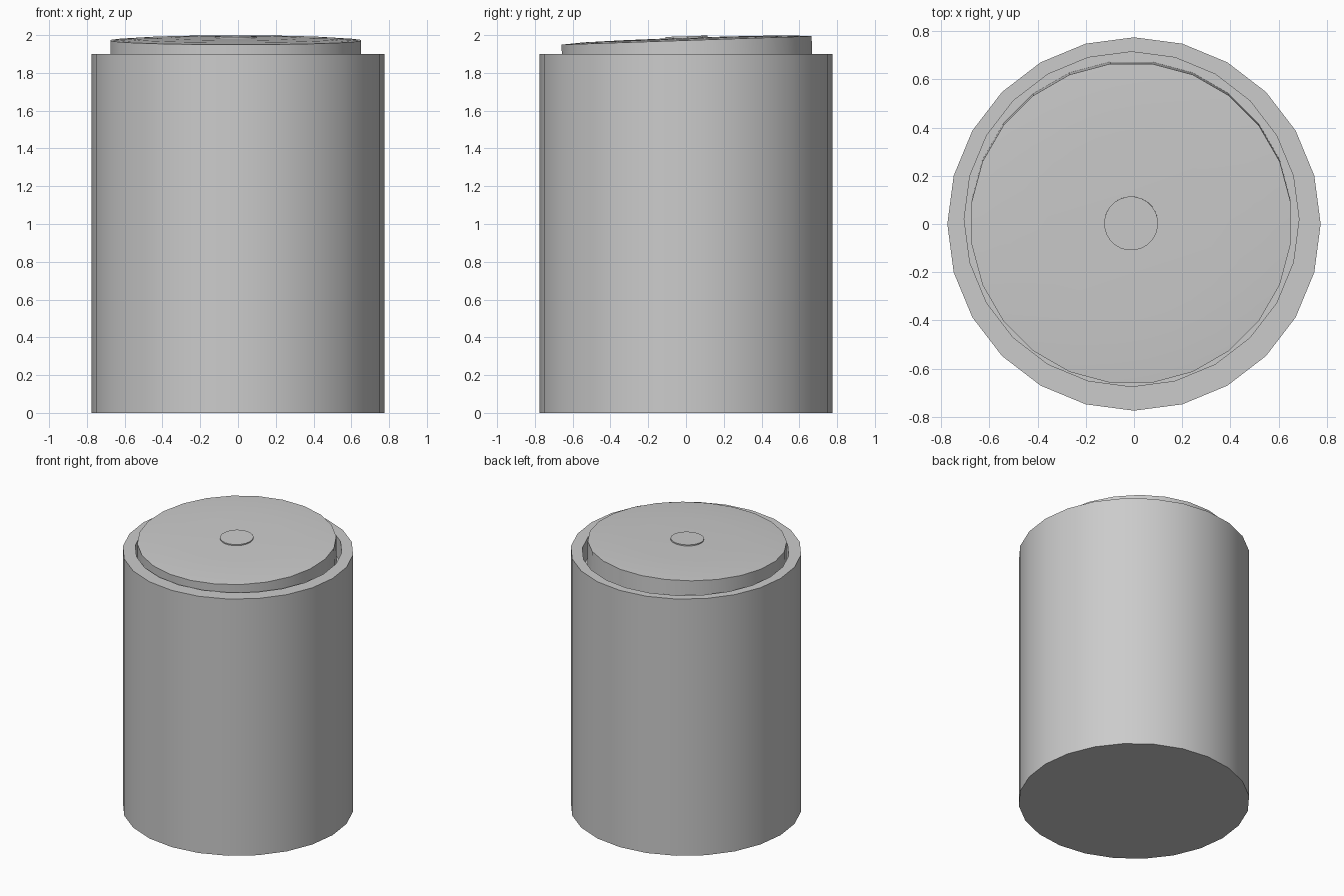
import bpy, bmesh, math
from mathutils import Matrix

cube = bpy.data.objects.get("Cube")
if cube:
    bpy.data.objects.remove(cube)

SIDES = 24

grey = bpy.data.materials.new("plain grey")
grey.use_nodes = True
grey.diffuse_color = (0.6, 0.6, 0.6, 1)
grey.node_tree.nodes["Principled BSDF"].inputs["Base Color"].default_value = (0.6, 0.6, 0.6, 1)


def turned(name, rings, sides=SIDES, phase=0.0, matrix=None):
    """Closed turned solid from rings of (radius, z, centre x, centre y)."""
    bm = bmesh.new()
    loops = []
    for r, z, cx, cy in rings:
        angles = [phase + math.tau * i / sides for i in range(sides)]
        loops.append([bm.verts.new((cx + r * math.cos(a), cy + r * math.sin(a), z)) for a in angles])
    for low, high in zip(loops, loops[1:]):
        for i in range(sides):
            j = (i + 1) % sides
            bm.faces.new((low[i], low[j], high[j], high[i]))
    bm.faces.new(loops[0][::-1])
    bm.faces.new(loops[-1])
    if matrix:
        bm.transform(matrix)
    mesh = bpy.data.meshes.new(name)
    bm.to_mesh(mesh)
    bm.free()
    mesh.materials.append(grey)
    obj = bpy.data.objects.new(name, mesh)
    bpy.context.collection.objects.link(obj)
    bpy.ops.object.select_all(action='DESELECT')
    obj.select_set(True)
    bpy.context.view_layer.objects.active = obj
    bpy.ops.object.shade_smooth_by_angle(angle=math.radians(30))
    return obj


# Outer drum with a slightly off-centre recess in its top
turned("drum", [(0.775, 0, 0, 0), (0.775, 1.9, 0, 0),
                (0.695, 1.9, -0.01, 0.02), (0.695, 1.75, -0.01, 0.02)])

# Domed lid resting at a tilt inside the recess
tilt = Matrix.Translation((-0.012, 0.003, 1.972)) @ Matrix.Rotation(math.radians(1.95), 4, 'X')
dome = [(0.668, 0), (0.55, 0.008), (0.35, 0.012), (0.1, 0.014)]
turned("lid", [(0.668, -0.24, 0, 0)] + [(r, z, 0, 0) for r, z in dome],
       phase=math.pi / SIDES, matrix=tilt)

# Small raised button in the middle of the lid
turned("button", [(0.112, 0.005, 0, 0), (0.112, 0.022, 0, 0)],
       phase=math.pi / SIDES, matrix=tilt)
